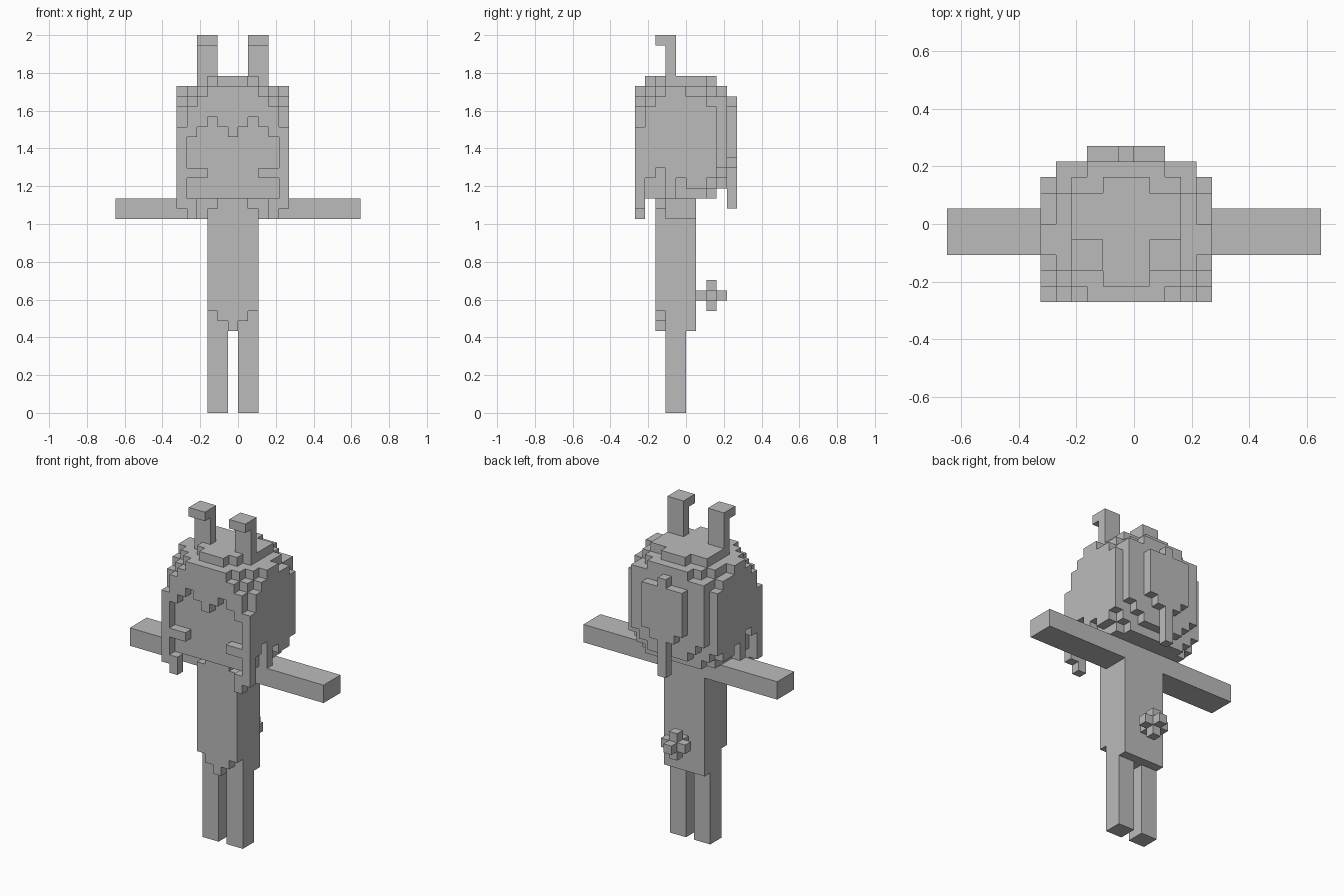
import bpy, bmesh
from mathutils import Vector

if "Cube" in bpy.data.objects:
    bpy.data.objects.remove(bpy.data.objects["Cube"], do_unlink=True)

UNIT = 2 / 37                       # edge length of one block
ORIGIN = Vector((12, 5, 0))         # block coordinate at the world origin

grey = bpy.data.materials.new("plain grey")
grey.use_nodes = True
COLOUR = (0.5, 0.5, 0.5, 1)
grey.diffuse_color = COLOUR
grey.node_tree.nodes["Principled BSDF"].inputs["Base Color"].default_value = COLOUR


def box(x, y, z):
    """Blocks filling half-open ranges on each axis."""
    return {(i, j, k) for i in range(*x) for j in range(*y) for k in range(*z)}


def column(i, j, low, high):
    return {(i, j, k) for k in range(low, high)}


def both(inset):
    """The two mirrored columns at a distance from the head's sides."""
    return {6 + inset, 16 - inset}


def build(name, blocks):
    """Skin a set of blocks, leaving out the faces between them."""
    bm = bmesh.new()
    for block in blocks:
        centre = Vector(block) + Vector((0.5, 0.5, 0.5))
        for axis in range(3):
            for sign in (-1, 1):
                near = list(block)
                near[axis] += sign
                if tuple(near) in blocks:
                    continue
                n, u, v = Vector(), Vector(), Vector()
                n[axis] = sign / 2
                u[(axis + 1) % 3] = 0.5
                v[(axis + 2) % 3] = sign / 2
                loop = (-u - v, u - v, u + v, v - u)
                bm.faces.new([bm.verts.new((centre + n + c - ORIGIN) * UNIT) for c in loop])
    bmesh.ops.remove_doubles(bm, verts=bm.verts, dist=UNIT / 100)
    bmesh.ops.dissolve_limit(bm, angle_limit=0.01, verts=bm.verts, edges=bm.edges)
    mesh = bpy.data.meshes.new(name)
    bm.to_mesh(mesh)
    bm.free()
    mesh.materials.append(grey)
    bpy.context.collection.objects.link(bpy.data.objects.new(name, mesh))


# Legs
build("right_leg", box((9, 11), (3, 5), (0, 8)))
build("left_leg", box((12, 14), (3, 5), (0, 8)))

# Body with a chest panel pointed at the bottom
build("body", box((9, 14), (3, 6), (8, 21)))
chest = set()
for i in range(9, 14):
    off = abs(i - 11)
    chest |= column(i, 2, 8 + off, 20 if off == 2 else 21)
build("chest_panel", chest)

# Arms
build("right_arm", box((0, 9), (3, 6), (19, 21)))
build("left_arm", box((14, 24), (3, 6), (19, 21)))

# Tail: a three-way cross
build("tail", box((10, 13), (7, 8), (11, 12)) | box((11, 12), (6, 9), (11, 12))
      | box((11, 12), (7, 8), (10, 13)))

# Ears with tips bent forward
for name, x in (("right_ear", 8), ("left_ear", 13)):
    build(name, box((x, x + 2), (3, 4), (33, 37)) | box((x, x + 2), (2, 3), (36, 37)))

# Head: stepped tops from front to back, counted down from block 33, side to middle
DROPS = ("3211223", "21111122", "11000012", "10000011", "0000000", "0000000")
SIDE_HEM = (23, 24, 21, 23, 22, 22, 23)
head = set()
for inset, drops in enumerate(DROPS):
    for j in range(1, 8 if inset == 0 else 9):
        top = 33 - int(drops[j - 1]) if j - 1 < len(drops) else 33 - max(1, 5 - inset)
        if inset == 0:
            low = SIDE_HEM[j - 1]
        elif j == 8:
            low = max(22, 25 - inset)
        else:
            low = 22 if (j == 7 and inset == 1) else 21
        for i in both(inset):
            head |= column(i, j, low, top)
build("head", head)

# Fringe framing the face, with side locks and cheek tufts
fringe = set()
for inset, (low, top) in enumerate(((20, 28), (27, 30), (28, 31), (29, 32), (28, 32), (27, 32))):
    for i in both(inset):
        fringe |= column(i, 0, low, top)
        if inset == 1:
            fringe |= column(i, 0, 19, 21)
        if inset in (1, 2):
            fringe |= column(i, 0, 23, 24)
build("fringe", fringe)

# Hair at the back, with a long middle strand
back = column(11, 9, 20, 31)
for off, low in ((1, 24), (2, 25)):
    for i in (11 - off, 11 + off):
        back |= column(i, 9, low, 30)
build("back_hair", back)
